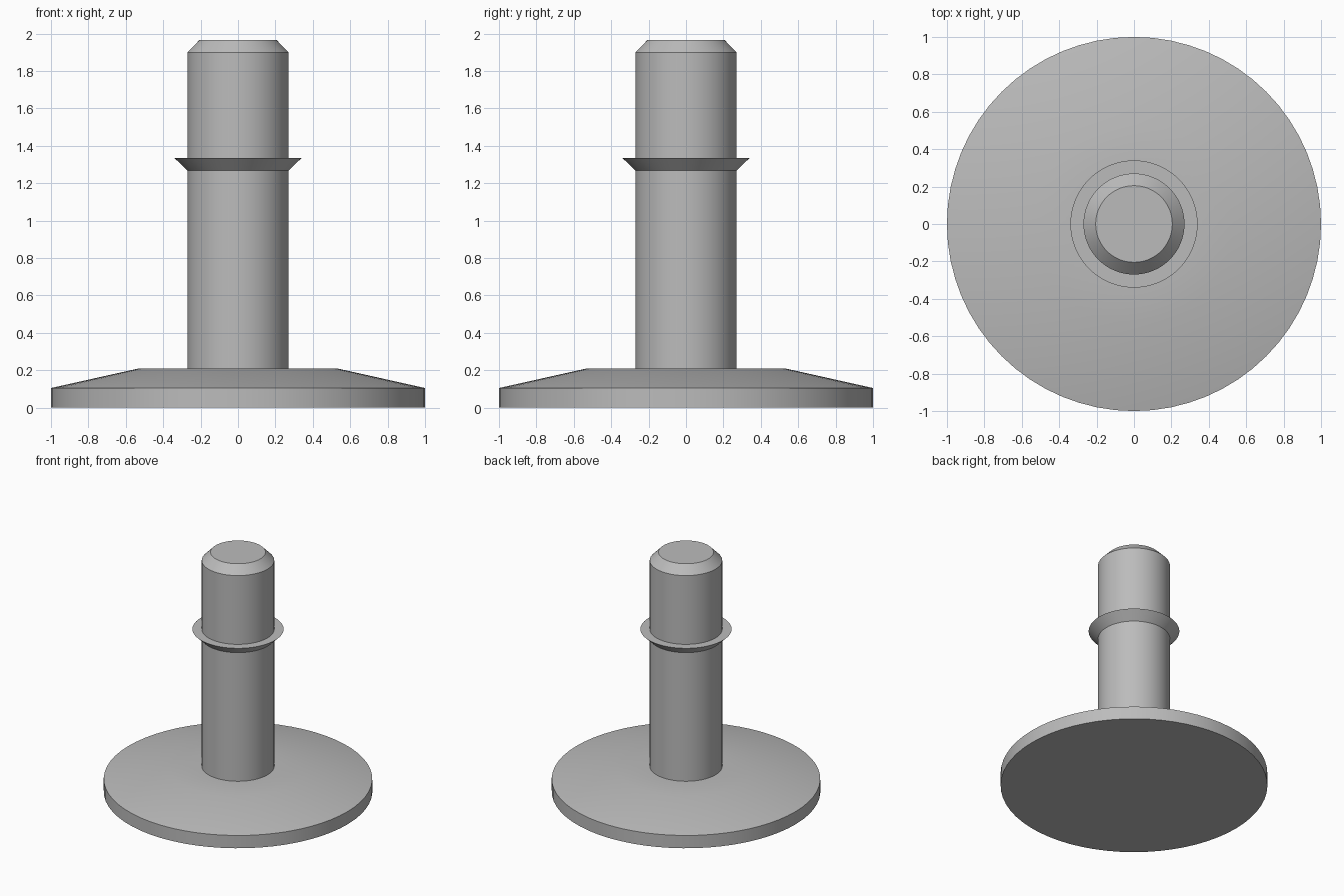
import bpy
import bmesh
import math

SEGMENTS = 64

cube = bpy.data.objects.get("Cube")
if cube:
    bpy.data.objects.remove(cube, do_unlink=True)

# One plain grey for the whole piece
grey = bpy.data.materials.new("plain_grey")
grey.use_nodes = True
colour = (0.5, 0.5, 0.5, 1)
grey.diffuse_color = colour
grey.node_tree.nodes["Principled BSDF"].inputs["Base Color"].default_value = colour


def lathe(name, profile):
    """Spin a (radius, height) profile around the z axis."""
    bm = bmesh.new()
    verts = [bm.verts.new((r, 0, z)) for r, z in profile]
    edges = [bm.edges.new(pair) for pair in zip(verts, verts[1:])]
    bmesh.ops.spin(bm, geom=verts + edges, axis=(0, 0, 1), cent=(0, 0, 0),
                   angle=math.tau, steps=SEGMENTS, use_merge=True)
    bmesh.ops.remove_doubles(bm, verts=bm.verts, dist=0.0001)
    # Close the open rims with flat caps
    rims = [e for e in bm.edges if e.is_boundary]
    if rims:
        bmesh.ops.holes_fill(bm, edges=rims, sides=0)
    bmesh.ops.recalc_face_normals(bm, faces=bm.faces)
    mesh = bpy.data.meshes.new(name)
    bm.to_mesh(mesh)
    bm.free()
    mesh.materials.append(grey)
    obj = bpy.data.objects.new(name, mesh)
    bpy.context.collection.objects.link(obj)
    bpy.ops.object.select_all(action="DESELECT")
    obj.select_set(True)
    bpy.context.view_layer.objects.active = obj
    bpy.ops.object.shade_smooth_by_angle(angle=math.radians(30))
    return obj


# Round foot with a shallow sloping top
lathe("base_disc", [(1, 0), (1, 0.105), (0.53, 0.21), (0.27, 0.21)])

# Upright pin with a flared collar and a chamfered tip
lathe("shaft", [(0.27, 0.21), (0.27, 1.267), (0.34, 1.335), (0.27, 1.335),
                (0.27, 1.9), (0.205, 1.967)])
